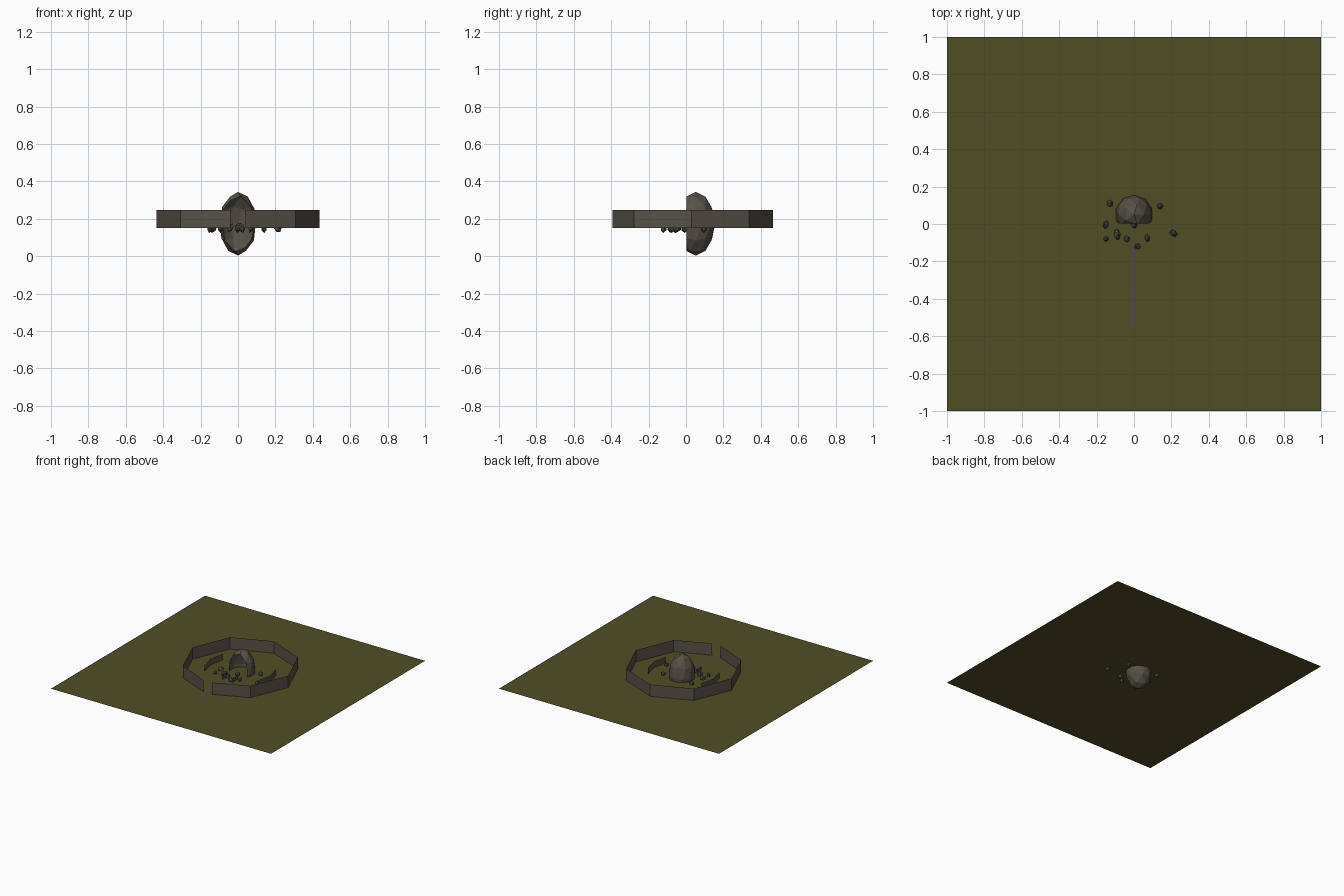
import bpy, bmesh
from math import sin, cos, radians
from mathutils import Matrix, Euler

if "Cube" in bpy.data.objects:
    bpy.data.objects.remove(bpy.data.objects["Cube"], do_unlink=True)

GROUND = 0.15


def material(name, colour):
    m = bpy.data.materials.new(name)
    m.use_nodes = True
    m.diffuse_color = (*colour, 1)
    m.node_tree.nodes["Principled BSDF"].inputs["Base Color"].default_value = (*colour, 1)
    return m


olive = material("olive grass", (0.078, 0.076, 0.018))
stone = material("warm stone", (0.095, 0.082, 0.064))
pebble_grey = material("pebble grey", (0.08, 0.073, 0.07))
path_grey = material("path grey", (0.078, 0.068, 0.076))


def finish(bm, name, mat):
    mesh = bpy.data.meshes.new(name)
    bm.to_mesh(mesh)
    bm.free()
    mesh.materials.append(mat)
    obj = bpy.data.objects.new(name, mesh)
    bpy.context.collection.objects.link(obj)
    return obj


def sheet(name, points, height, mat):
    """Thin upright wall following ground points."""
    bm = bmesh.new()
    low = [bm.verts.new((x, y, GROUND)) for x, y in points]
    high = [bm.verts.new((x, y, GROUND + height)) for x, y in points]
    for i in range(len(points) - 1):
        bm.faces.new((low[i], low[i + 1], high[i + 1], high[i]))
    return finish(bm, name, mat)


def arc(radius, angles):
    return [(radius * cos(radians(a)), 0.03 + radius * sin(radians(a))) for a in angles]


def flat(name, outline, z, mat):
    bm = bmesh.new()
    bm.faces.new([bm.verts.new((x, y, z)) for x, y in outline])
    return finish(bm, name, mat)


# Ground and narrow path
flat("ground", [(-1, -1), (1, -1), (1, 1), (-1, 1)], GROUND, olive)
flat("path", [(-0.018, -0.53), (0.002, -0.53), (0.004, -0.1), (-0.01, -0.1)],
     GROUND + 0.003, path_grey)

# Eight-sided outer wall with a front entrance
ring = arc(0.435, range(-45, 226, 45))
sheet("outer_wall", [(0.04, -0.393)] + ring + [(-0.04, -0.393)], 0.097, stone)

# Two low curved inner walls
for side, middle in (("left", 0), ("right", 180)):
    sheet(side + "_inner_wall", arc(0.268, (middle - 25, middle, middle + 27)), 0.05, stone)

# Hollow boulder shell, open at the front
bm = bmesh.new()
bmesh.ops.create_icosphere(bm, subdivisions=2, radius=1)
bmesh.ops.transform(bm, verts=bm.verts, matrix=Matrix.Translation((0, 0.052, 0.174))
                    @ Matrix.Diagonal((0.1, 0.104, 0.17, 1)))
bmesh.ops.bisect_plane(bm, geom=bm.verts[:] + bm.edges[:] + bm.faces[:],
                       plane_co=(0, 0.003, 0), plane_no=(0, -1, 0), clear_outer=True)
finish(bm, "boulder_shell", stone)

# Scattered pebbles: x, y, half width, half length, tilt
pebbles = [
    (-0.13, 0.11, 0.016, 0.02, 20), (0.14, 0.095, 0.017, 0.018, 0),
    (-0.15, -0.005, 0.014, 0.025, -20), (-0.15, -0.08, 0.014, 0.015, 10),
    (-0.09, -0.055, 0.018, 0.034, 8), (-0.04, -0.08, 0.013, 0.02, 30),
    (0.02, -0.12, 0.017, 0.018, -15), (0.07, -0.075, 0.013, 0.023, 15),
    (0.212, -0.05, 0.022, 0.018, -40), (0, -0.005, 0.018, 0.02, 10),
]
for i, (x, y, w, l, tilt) in enumerate(pebbles):
    bm = bmesh.new()
    bmesh.ops.create_icosphere(bm, subdivisions=1, radius=1)
    turn = Euler((0, radians(tilt), radians(tilt))).to_matrix().to_4x4()
    bmesh.ops.transform(bm, verts=bm.verts, matrix=Matrix.Translation((x, y, GROUND + 0.002))
                        @ turn @ Matrix.Diagonal((w, l, 0.028, 1)))
    finish(bm, "pebble_%d" % (i + 1), pebble_grey)

# Thin upright slabs in front of the shell
for side, x in (("left", 0.042), ("right", -0.046)):
    sheet(side + "_slab", [(x, -0.065), (x, -0.135)], 0.03, pebble_grey)
